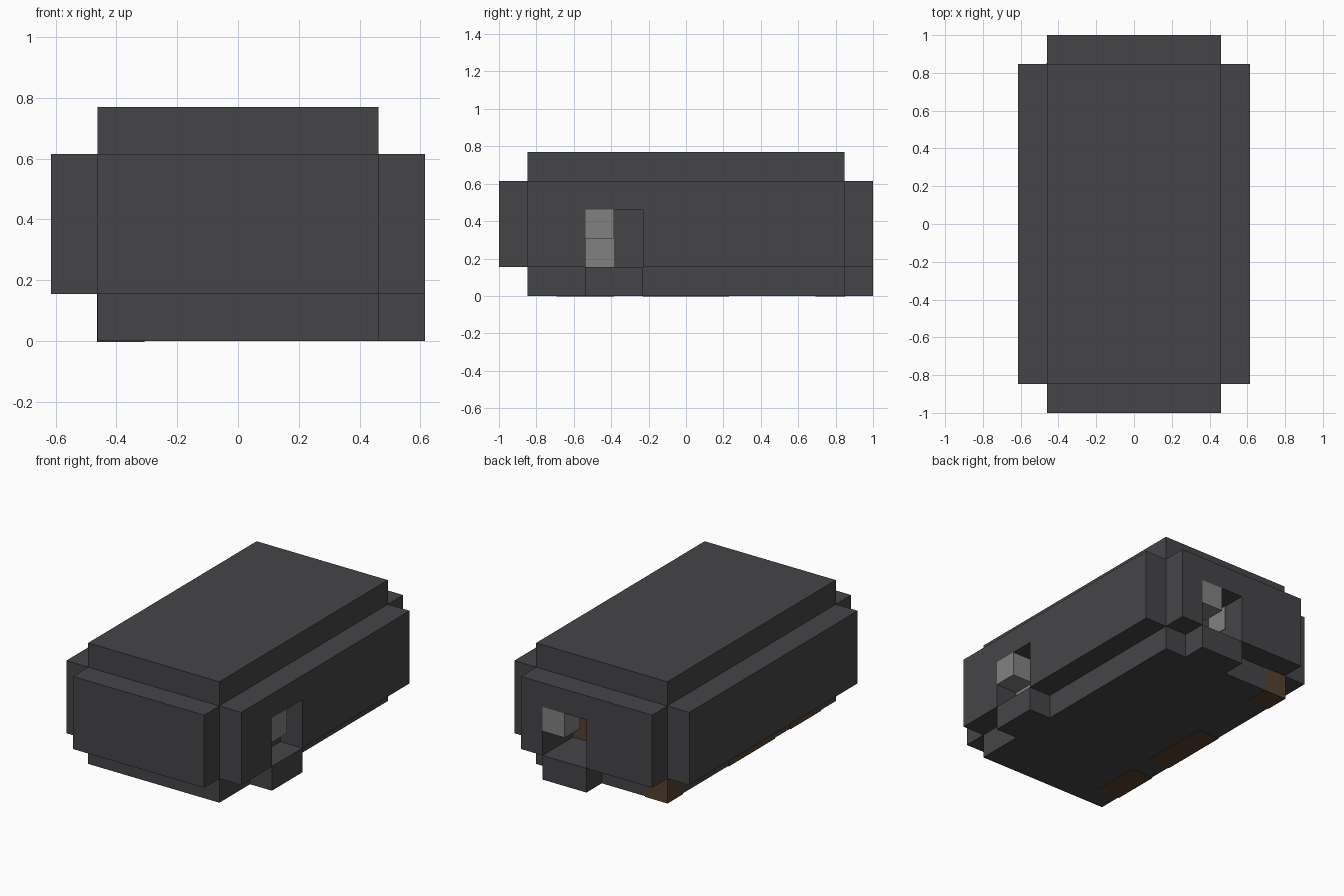
import bpy
from mathutils import Vector

U = 2 / 13   # one grid cell
T = 0.02     # plate thickness in cells

if "Cube" in bpy.data.objects:
    bpy.data.objects.remove(bpy.data.objects["Cube"], do_unlink=True)


def material(name, rgb):
    mat = bpy.data.materials.new(name)
    mat.use_nodes = True
    mat.diffuse_color = (*rgb, 1)
    mat.node_tree.nodes["Principled BSDF"].inputs["Base Color"].default_value = (*rgb, 1)
    return mat


charcoal = material("charcoal", (0.060, 0.058, 0.065))
grey = material("light grey", (0.22, 0.22, 0.22))
brown = material("dark brown", (0.09, 0.052, 0.026))


def box(name, low, high, mat=charcoal):
    """Box between two corners given in grid cells."""
    low, high = Vector(low) * U, Vector(high) * U
    bpy.ops.mesh.primitive_cube_add(size=1)
    obj = bpy.context.object
    obj.name = name
    for v in obj.data.vertices:
        v.co = [(a + b) / 2 + c * (b - a) for a, b, c in zip(low, high, v.co)]
    obj.data.materials.append(mat)
    return obj


def cut(obj, low, high):
    """Remove a box-shaped opening."""
    cutter = box("opening_cutter", low, high)
    cutter.hide_render = True
    mod = obj.modifiers.new("opening", "BOOLEAN")
    mod.operation = "DIFFERENCE"
    mod.solver = "EXACT"
    mod.object = cutter
    bpy.context.view_layer.objects.active = obj
    bpy.ops.object.modifier_apply(modifier=mod.name)
    bpy.data.objects.remove(cutter, do_unlink=True)


# Core with a pocket behind the back opening
core = box("core", (-3, -5.5, 0), (3, 5.5, 5))
cut(core, (0, 4.5, 1), (2, 6, 3))

# Raised slabs on the four sides
left_slab = box("left_slab", (3, -5.5, 1), (4, 5.5, 4))
box("right_slab", (-4, -5.5, 1), (-3, 5.5, 4))
box("front_slab", (-3, -6.5, 1), (3, -5.5, 4))
back_slab = box("back_slab", (-3, 5.5, 1), (3, 6.5, 4))
cut(left_slab, (2.5, -3.5, 0.5), (4.5, -1.5, 3))
cut(back_slab, (0, 5, 0.5), (2, 7, 3))

# Ledges below the openings and pale blocks inside them
box("left_ledge", (3, -3.5, 0), (4, -1.5, 1))
box("back_ledge", (0, 5.5, 0), (2, 6.5, 1))
box("left_pale_block", (3, -3.5, 2), (4, -2.5, 3), grey)
box("back_pale_block", (1, 5.5, 2), (2, 6.5, 3), grey)

# Coloured patches within the openings
box("left_pale_patch", (3, -3.5, 1), (3 + T, -2.5, 2), grey)
box("pocket_pale_patch", (0, 4.5, 2), (T, 5.5, 3), grey)
box("pocket_brown_patch", (1, 4.5, 1), (2, 4.5 + T, 2), brown)

# Brown patches along the lower right edge
for i, (y0, y1) in enumerate([(-4.5, -2.5), (-1.5, 1.5), (4.5, 5.5)]):
    end = T if y1 == 5.5 else 0
    box(f"edge_patch_{i + 1}", (-3 - T, y0, -T), (-2, y1 + end, T), brown)
    box(f"side_patch_{i + 1}", (-3 - T, y0, 0), (-3 + T, y1 + end, 1), brown)
box("back_corner_patch", (-3, 5.5 - T, 0), (-2, 5.5 + T, 1), brown)
